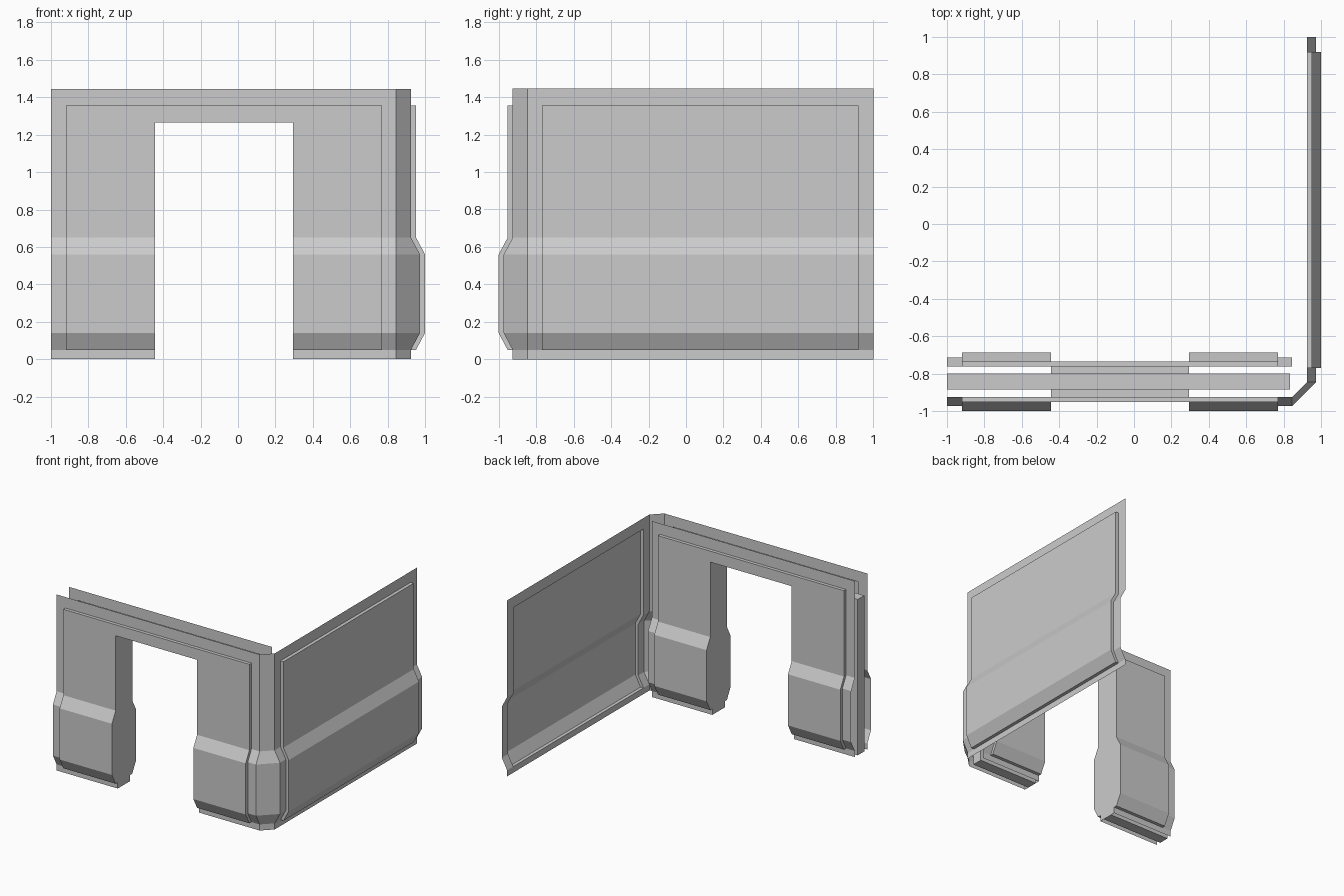
import bpy, bmesh
from mathutils import Vector

if "Cube" in bpy.data.objects:
    bpy.data.objects.remove(bpy.data.objects["Cube"])

# shared vertical profile: height -> outward bulge
Z = [0, .05, .14, .56, .65, 1.265, 1.355, 1.445]
BULGE = dict(zip(Z, [0, 0, .048, .048, 0, 0, 0, 0]))
RAISE = .027                     # how far the panel stands off its frame
PANEL_Z = (.05, 1.355)
DOOR_L, DOOR_R, DOOR_TOP = -.445, .295, 1.265
OUTER_Y, INNER_Y, SIDE_X = -.925, -.763, .925


def finish(name, bm, facing=None):
    bmesh.ops.remove_doubles(bm, verts=bm.verts, dist=1e-5)
    bmesh.ops.recalc_face_normals(bm, faces=bm.faces)
    if facing:
        total = sum((f.normal * f.calc_area() for f in bm.faces), Vector())
        if total.dot(Vector(facing)) < 0:
            bmesh.ops.reverse_faces(bm, faces=bm.faces)
    me = bpy.data.meshes.new(name)
    bm.to_mesh(me)
    bm.free()
    ob = bpy.data.objects.new(name, me)
    bpy.context.collection.objects.link(ob)
    return ob


def face(bm, pts):
    bm.faces.new([bm.verts.new(p) for p in pts])


def wall_skin(name, place, S, facing, door=False):
    """Pressed sheet: frame border with a raised panel; place(s, z, depth) -> point."""
    bm = bmesh.new()
    P = lambda s, z, r: place(s, z, BULGE[z] + r)
    lo, hi = S[1], S[-2]

    def hole(s, z):
        return door and DOOR_L < s < DOOR_R and z < DOOR_TOP

    for s0, s1 in zip(S, S[1:]):
        for z0, z1 in zip(Z, Z[1:]):
            sm, zm = (s0 + s1) / 2, (z0 + z1) / 2
            if hole(sm, zm):
                continue
            raised = lo < sm < hi and PANEL_Z[0] < zm < PANEL_Z[1]
            r = RAISE if raised else 0
            face(bm, [P(s0, z0, r), P(s1, z0, r), P(s1, z1, r), P(s0, z1, r)])
            if raised:           # step from panel down to frame
                for s in {s0, s1} & {lo, hi}:
                    face(bm, [P(s, z0, 0), P(s, z1, 0), P(s, z1, r), P(s, z0, r)])
                for z in {z0, z1} & set(PANEL_Z):
                    face(bm, [P(s0, z, 0), P(s1, z, 0), P(s1, z, r), P(s0, z, r)])
    return finish(name, bm, facing)


FRONT_S = [-1, -.92, DOOR_L, DOOR_R, .77, .845]
wall_skin("front_wall_outer", lambda s, z, d: (s, OUTER_Y - d, z), FRONT_S, (0, -1, 0), True)
wall_skin("front_wall_inner", lambda s, z, d: (s, INNER_Y + d, z), FRONT_S, (0, 1, 0), True)
wall_skin("side_wall", lambda s, z, d: (SIDE_X + d, s, z), [-.845, -.77, .92, 1], (1, 0, 0))

# chamfered corner strip joining front and side walls
bm = bmesh.new()
for z0, z1 in zip(Z, Z[1:]):
    a, b = BULGE[z0], BULGE[z1]
    face(bm, [(.845, OUTER_Y - a, z0), (SIDE_X + a, -.845, z0),
              (SIDE_X + b, -.845, z1), (.845, OUTER_Y - b, z1)])
finish("wall_corner", bm, (1, -1, 0))

# doorway lining: two jambs following the wall profile, and the soffit
prof = [(0, 0), (.05, 0)] + [(z, BULGE[z] + RAISE) for z in Z[1:6]]
for name, x, n in (("door_jamb_left", DOOR_L, 1), ("door_jamb_right", DOOR_R, -1)):
    bm = bmesh.new()
    for (z0, d0), (z1, d1) in zip(prof, prof[1:]):
        if z1 > z0:
            face(bm, [(x, OUTER_Y - d0, z0), (x, INNER_Y + d0, z0),
                      (x, INNER_Y + d1, z1), (x, OUTER_Y - d1, z1)])
    finish(name, bm, (n, 0, 0))
bm = bmesh.new()
y0, y1 = OUTER_Y - RAISE, INNER_Y + RAISE
face(bm, [(DOOR_L, y0, DOOR_TOP), (DOOR_R, y0, DOOR_TOP),
          (DOOR_R, y1, DOOR_TOP), (DOOR_L, y1, DOOR_TOP)])
finish("door_soffit", bm, (0, 0, -1))

# solid core between the skins, arched over the doorway
arch = [(-1, 0), (DOOR_L, 0), (DOOR_L, DOOR_TOP), (DOOR_R, DOOR_TOP),
        (DOOR_R, 0), (.835, 0), (.835, 1.28), (-1, 1.28)]
bm = bmesh.new()
f = bm.faces.new([bm.verts.new((x, -.885, z)) for x, z in arch])
ext = bmesh.ops.extrude_face_region(bm, geom=[f], use_keep_orig=True)
bmesh.ops.translate(bm, vec=(0, .085, 0),
                    verts=[v for v in ext["geom"] if isinstance(v, bmesh.types.BMVert)])
finish("wall_core", bm)
